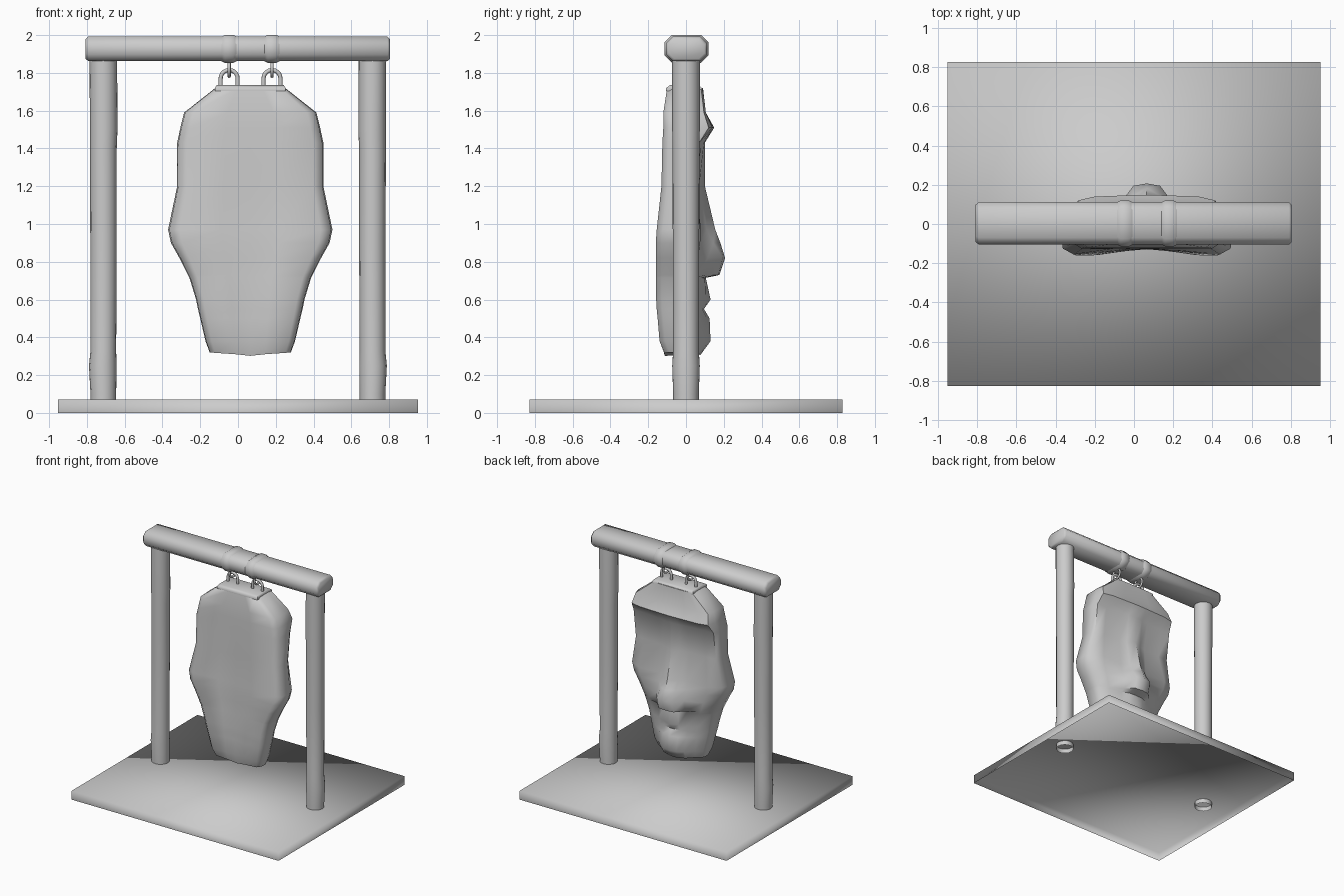
import bpy, bmesh, math

if "Cube" in bpy.data.objects:
    bpy.data.objects.remove(bpy.data.objects["Cube"])

CX = 0.065  # mask centre line


def loft(name, rings, angle=35, start_cap=True):
    """Skin equal-length closed rings of points and cap the ends."""
    bm = bmesh.new()
    loops = [[bm.verts.new(p) for p in r] for r in rings]
    for a, b in zip(loops, loops[1:]):
        n = len(a)
        for i in range(n):
            j = (i + 1) % n
            bm.faces.new((a[i], a[j], b[j], b[i]))
    if start_cap:
        bm.faces.new(loops[0][::-1])
    bm.faces.new(loops[-1])
    bmesh.ops.recalc_face_normals(bm, faces=bm.faces)
    me = bpy.data.meshes.new(name)
    bm.to_mesh(me)
    bm.free()
    ob = bpy.data.objects.new(name, me)
    bpy.context.collection.objects.link(ob)
    bpy.context.view_layer.objects.active = ob
    bpy.ops.object.select_all(action='DESELECT')
    ob.select_set(True)
    bpy.ops.object.shade_smooth_by_angle(angle=math.radians(angle))
    return ob


def rect(z, x0, x1, y0, y1):
    return [(x0, y0, z), (x1, y0, z), (x1, y1, z), (x0, y1, z)]


# Base board, a shallow shell open underneath
loft("base", [rect(z, -.953, .953, -.828, .828) for z in (0, .072)], 100, False)

# Slightly uneven round posts whose open ends poke through the board
for side, x, wob in (("left", -.713, 1), ("right", .712, -1)):
    rings = []
    for z, dx, r in ((.035, 0, .068), (.1, 0, .068), (.25, -.003, .073), (.33, 0, .068),
                     (.9, .001, .07), (1.4, 0, .071), (1.5, .002, .073), (1.89, 0, .073)):
        rings.append([(x + dx * wob + r * math.cos(t * math.pi / 8),
                       r * math.sin(t * math.pi / 8), z) for t in range(16)])
    loft(side + "_post", rings, 35, False)


# Octagonal crossbeam and its two straps
def octagon(x, hy, hz, c):
    pts = [(hy, hz - c), (hy - c, hz), (c - hy, hz), (-hy, hz - c),
           (-hy, c - hz), (c - hy, -hz), (hy - c, -hz), (hy, c - hz)]
    return [(x, y + .003, 1.927 + z) for y, z in pts]


loft("crossbeam", [octagon(-.808, .095, .052, .03), octagon(-.792, .108, .065, .035),
                   octagon(.792, .108, .065, .035), octagon(.805, .095, .052, .03)], 50)
HOOKS = (-.047, .18)
for hx in HOOKS:
    loft("strap", [octagon(hx + dx, .107 + e, .064 + e, .04)
                   for dx, e in ((-.042, 0), (-.022, .01), (.022, .01), (.042, 0))], 50)

# Hanging links and the arched loops they pass through
for hx in HOOKS:
    bpy.ops.mesh.primitive_torus_add(major_segments=20, minor_segments=8, major_radius=.043,
                                     minor_radius=.009, location=(hx, 0, 1.825),
                                     rotation=(0, math.pi / 2, 0))
    bpy.context.object.name = "link"
    bpy.ops.object.shade_smooth()
    path = [(hx - .045, 1.72)]
    path += [(hx - .045 * math.cos(t * math.pi / 10), 1.77 + .045 * math.sin(t * math.pi / 10))
             for t in range(11)]
    path += [(hx + .045, 1.72)]
    cu = bpy.data.curves.new("arch_loop", 'CURVE')
    cu.dimensions = '3D'
    cu.bevel_depth = .011
    cu.bevel_resolution = 2
    sp = cu.splines.new('POLY')
    sp.points.add(len(path) - 1)
    for p, (x, z) in zip(sp.points, path):
        p.co = (x, 0, z, 1)
    bpy.context.collection.objects.link(bpy.data.objects.new("arch_loop", cu))

# Plate on top of the mask
loft("top_plate", [rect(1.705, CX - .187, CX + .187, -.105, .085),
                   rect(1.72, CX - .187, CX + .187, -.105, .085),
                   rect(1.735, CX - .178, CX + .178, -.085, .065)], 60)

# Carved mask: z, half width, back y, edge y, then face depth from centre outwards
ROWS = [
    (1.72, .185, -.10, .03, .090, .090, .090, .088, .080),
    (1.59, .350, -.12, .04, .105, .105, .105, .105, .095),
    (1.51, .370, -.12, .05, .149, .147, .145, .140, .120),
    (1.43, .387, -.125, .03, .100, .095, .085, .070, .070),
    (1.20, .387, -.13, .005, .100, .070, .050, .045, .040),
    (0.97, .435, -.155, -.03, .155, .110, .070, .080, .025),
    (0.90, .420, -.16, -.04, .182, .145, .080, .075, .020),
    (0.82, .375, -.16, -.04, .207, .195, .115, .065, .015),
    (0.73, .330, -.16, -.04, .177, .170, .105, .055, .010),
    (.715, .322, -.16, -.04, .105, .100, .075, .055, .010),
    (0.60, .287, -.158, -.04, .130, .105, .080, .045, .000),
    (0.55, .277, -.155, -.04, .095, .085, .070, .040, .000),
    (0.50, .265, -.15, -.04, .125, .110, .075, .035, .000),
    (0.38, .237, -.14, -.04, .130, .120, .090, .030, .000),
    (0.32, .215, -.115, -.04, .075, .070, .055, .010, -.02),
]
rings = []
for z, hw, back, edge, *face in ROWS:
    xs = [0, min(.068, hw * .25), min(.128, hw * .47), hw * .72, hw * .95]
    half = list(zip(xs, face)) + [(hw, edge)]
    hollow = max(0, .035 * (1 - ((z - .8) / .5) ** 2))
    half += [(hw * .985, back + .03), (hw * .86, back), (hw * .35, back + hollow * .7)]
    low = [.015 * (1 - x / hw) if z < .33 else 0 for x, _ in half]
    right = [(CX + x, y, z - d) for (x, y), d in zip(half, low)]
    mid = [(CX, back + hollow, z - (.018 if z < .33 else 0))]
    left = [(2 * CX - x, y, h) for x, y, h in right[:0:-1]]
    rings.append(right + mid + left)
loft("mask", rings, 55)
